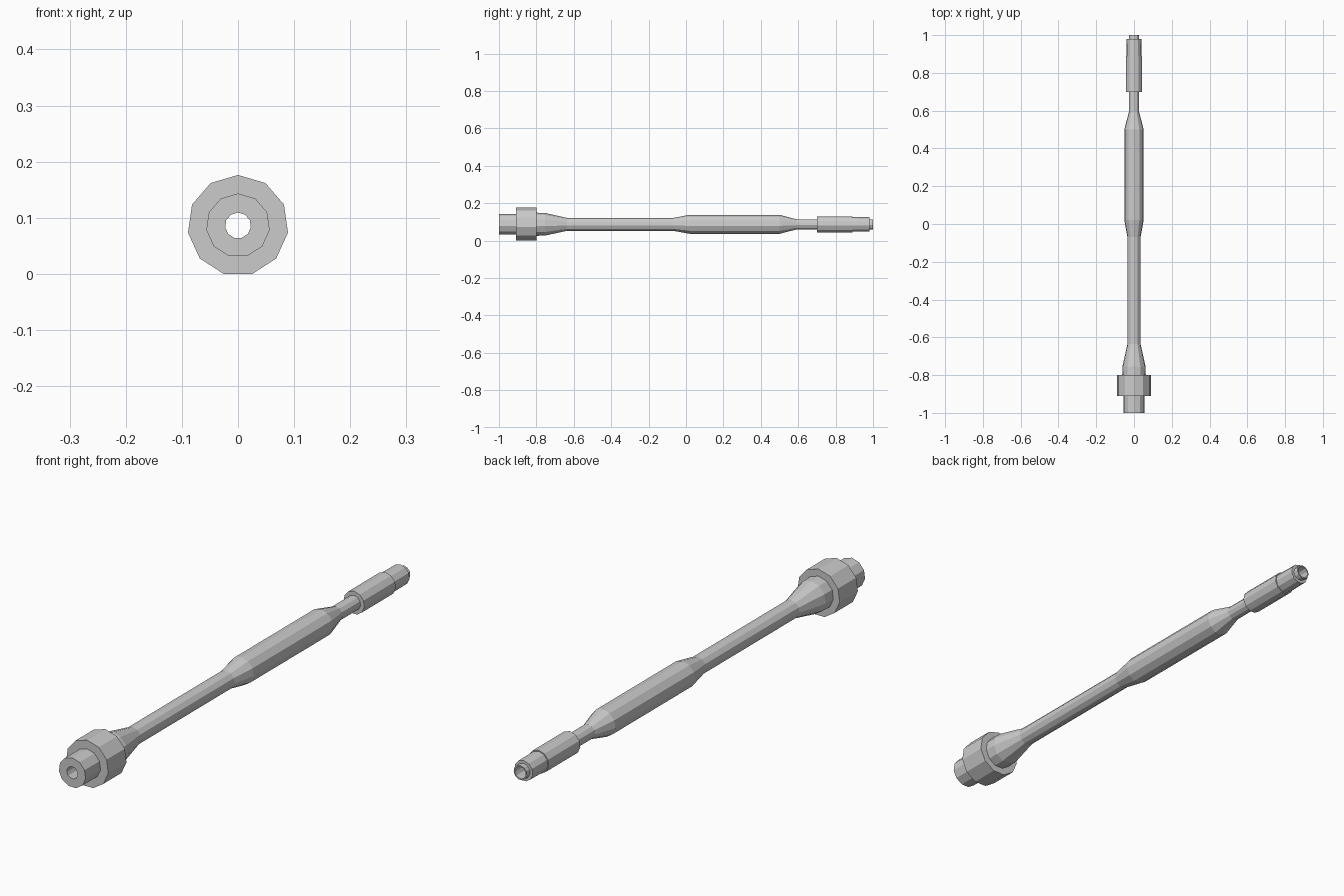
import bpy, bmesh
from math import cos, sin, pi, tau

if "Cube" in bpy.data.objects:
    bpy.data.objects.remove(bpy.data.objects["Cube"])

SIDES = 11
AXIS_Z = 0.09 * cos(pi / SIDES)   # the flat of the collar rests on z = 0
BORE = 0.023


def lathe(name, profile):
    """Revolve a closed (y, radius) profile about the long axis."""
    bm = bmesh.new()
    rings = []
    for y, r in profile:
        rings.append([bm.verts.new((r * sin(tau * i / SIDES), y,
                                    AXIS_Z + r * cos(tau * i / SIDES)))
                      for i in range(SIDES)])
    for k, a in enumerate(rings):
        b = rings[(k + 1) % len(rings)]
        for i in range(SIDES):
            j = (i + 1) % SIDES
            bm.faces.new((a[i], a[j], b[j], b[i]))
    bmesh.ops.recalc_face_normals(bm, faces=bm.faces)
    mesh = bpy.data.meshes.new(name)
    bm.to_mesh(mesh)
    bm.free()
    obj = bpy.data.objects.new(name, mesh)
    bpy.context.collection.objects.link(obj)
    return obj


# Outer steps from the wide end to the narrow tip
stub = [(-1.0, 0.057), (-0.91, 0.057)]
collar = [(-0.91, 0.09), (-0.80, 0.09)]
neck = [(-0.80, 0.063), (-0.755, 0.062), (-0.635, 0.035)]
shaft = [(-0.07, 0.035), (0.02, 0.052), (0.50, 0.052), (0.59, 0.028), (0.70, 0.028)]
sleeve = [(0.70, 0.044), (0.89, 0.044), (0.89, 0.040), (0.98, 0.039)]
tip = [(0.98, 0.028), (1.0, 0.028)]
# Through bore closes the profile
bore = [(1.0, BORE), (-1.0, BORE)]

lathe("hollow_barrel", stub + collar + neck + shaft + sleeve + tip + bore)
